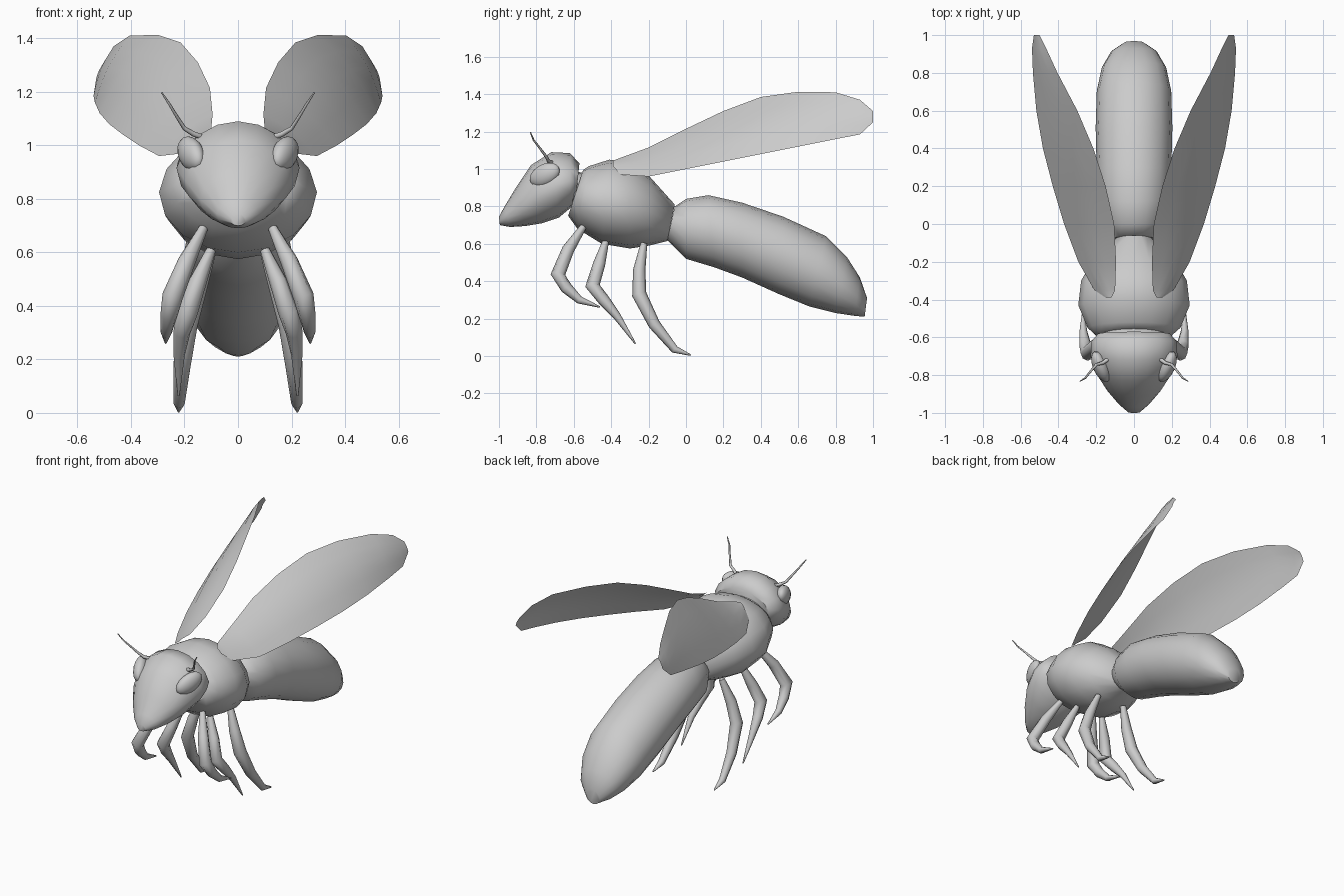
import bpy, bmesh, math
from mathutils import Vector

cube = bpy.data.objects.get("Cube")
if cube:
    bpy.data.objects.remove(cube, do_unlink=True)

GREY = (0.6, 0.6, 0.6, 1)
mat = bpy.data.materials.new("plain grey")
mat.use_nodes = True
mat.diffuse_color = GREY
mat.node_tree.nodes["Principled BSDF"].inputs["Base Color"].default_value = GREY


def finish(name, bm, angle=50):
    """Turn a bmesh into a smooth shaded object."""
    bmesh.ops.recalc_face_normals(bm, faces=bm.faces)
    mesh = bpy.data.meshes.new(name)
    bm.to_mesh(mesh)
    bm.free()
    mesh.materials.append(mat)
    obj = bpy.data.objects.new(name, mesh)
    bpy.context.collection.objects.link(obj)
    bpy.ops.object.select_all(action='DESELECT')
    obj.select_set(True)
    bpy.context.view_layer.objects.active = obj
    bpy.ops.object.shade_smooth_by_angle(angle=math.radians(angle))
    return obj


def skin(bm, rings):
    """Bridge rings of points and cap both ends."""
    loops = [[bm.verts.new(p) for p in ring] for ring in rings]
    n = len(loops[0])
    for a, b in zip(loops, loops[1:]):
        for i in range(n):
            j = (i + 1) % n
            bm.faces.new((a[i], a[j], b[j], b[i]))
    bm.faces.new(loops[0])
    bm.faces.new(loops[-1])


def body(name, sections, sides=16, taper=0.0):
    """Loft ovals given as top y, top z, bottom y, bottom z, half width."""
    rings = []
    for ty, tz, by, bz, w in sections:
        top, bottom = Vector((0, ty, tz)), Vector((0, by, bz))
        mid, up = (top + bottom) / 2, (top - bottom) / 2
        ring = []
        for i in range(sides):
            c, s = math.cos(math.tau * i / sides), math.sin(math.tau * i / sides)
            ring.append(mid + up * c + Vector((w * s * (1 - taper * max(c, 0)), 0, 0)))
        rings.append(ring)
    bm = bmesh.new()
    skin(bm, rings)
    return finish(name, bm)


def tube(name, points, radii, side, sides=8):
    """Sweep a tapering round section along a path."""
    pts = [Vector((x * side, y, z)) for x, y, z in points]
    rings = []
    for i, p in enumerate(pts):
        d = (pts[min(i + 1, len(pts) - 1)] - pts[max(i - 1, 0)]).normalized()
        u = d.cross(Vector((1, 0, 0))).normalized()
        v = d.cross(u)
        turns = [math.tau * k / sides for k in range(sides)]
        rings.append([p + (u * math.cos(t) + v * math.sin(t)) * radii[i] for t in turns])
    bm = bmesh.new()
    skin(bm, rings)
    return finish(name, bm, 70)


# Head, neck, thorax and abdomen
body("head", [
    (-1.0, .745, -.995, .70, .03), (-.97, .80, -.94, .69, .08),
    (-.91, .90, -.86, .695, .14), (-.83, 1.02, -.77, .71, .195),
    (-.72, 1.09, -.68, .74, .23), (-.62, 1.085, -.62, .79, .225),
    (-.57, 1.03, -.59, .83, .19)], taper=.13)
body("neck", [(-.60, .985, -.62, .82, .17), (-.53, .98, -.57, .77, .17)])
body("thorax", [
    (-.55, .995, -.63, .75, .2), (-.52, 1.015, -.58, .68, .245),
    (-.41, 1.05, -.45, .60, .295), (-.30, 1.035, -.30, .575, .28),
    (-.19, .955, -.20, .59, .22), (-.06, .81, -.10, .615, .1)], taper=.05)
body("abdomen", [
    (-.06, .80, -.10, .62, .11), (0, .84, 0, .52, .16), (.12, .86, .15, .475, .187),
    (.30, .82, .30, .42, .198), (.52, .745, .50, .33, .203), (.75, .64, .66, .265, .197),
    (.86, .53, .80, .23, .17), (.93, .42, .90, .215, .12), (.968, .31, .955, .21, .05)])

# Leg paths: hip, thigh, knee, shin, ankle, toe
LEGS = {
    "front": [(.13, -.55, .69), (.19, -.63, .57), (.245, -.685, .435),
              (.258, -.64, .365), (.268, -.57, .30), (.27, -.46, .262)],
    "middle": [(.10, -.43, .61), (.15, -.465, .49), (.19, -.50, .375),
               (.21, -.44, .30), (.22, -.37, .215), (.222, -.27, .065)],
    "rear": [(.10, -.225, .60), (.15, -.25, .46), (.19, -.25, .33),
             (.21, -.17, .17), (.22, -.06, .035), (.222, .025, .005)],
}
LEG_RADII = [.018, .033, .039, .032, .021, .004]

# Wing stations: y, inner x, inner z, outer x, outer z
WING = [
    (-.39, .12, 1.045, .15, 1.015), (-.35, .10, 1.06, .21, .97), (-.2, .095, 1.115, .295, .96),
    (0, .105, 1.215, .37, 1.0), (.2, .15, 1.31, .43, 1.04), (.4, .215, 1.385, .482, 1.08),
    (.6, .30, 1.413, .517, 1.12), (.8, .405, 1.41, .535, 1.16),
    (.93, .465, 1.37, .54, 1.185), (1.0, .50, 1.31, .53, 1.25)]

for side, label in ((1, "left"), (-1, "right")):
    for pair, path in LEGS.items():
        tube(f"{pair}_leg_{label}", path, LEG_RADII, side)

    # Antenna
    tube(f"antenna_{label}",
         [(.13, -.71, 1.03), (.165, -.735, 1.042), (.2, -.745, 1.063),
          (.23, -.78, 1.11), (.257, -.815, 1.155), (.285, -.832, 1.197)],
         [.012, .010, .008, .006, .005, .003], side, 6)

    # Eye
    bm = bmesh.new()
    bmesh.ops.create_uvsphere(bm, u_segments=16, v_segments=10, radius=1)
    eye = finish(f"eye_{label}", bm)
    eye.scale = (.042, .092, .058)
    eye.rotation_euler = (math.radians(25), 0, math.radians(-24 * side))
    eye.location = (.175 * side, -.755, .968)

    # Gently cambered wing sheet
    bm = bmesh.new()
    rows = []
    for y, ix, iz, ox, oz in WING:
        a, b = Vector((ix * side, y, iz)), Vector((ox * side, y, oz))
        chord = b - a
        out = Vector((-chord.z * side, 0, chord.x * side)) * .06
        rows.append([bm.verts.new(a + chord * t + out * math.sin(math.pi * t))
                     for t in (0, .25, .5, .75, 1)])
    for r, s in zip(rows, rows[1:]):
        for k in range(4):
            bm.faces.new((r[k], r[k + 1], s[k + 1], s[k]))
    finish(f"wing_{label}", bm)
